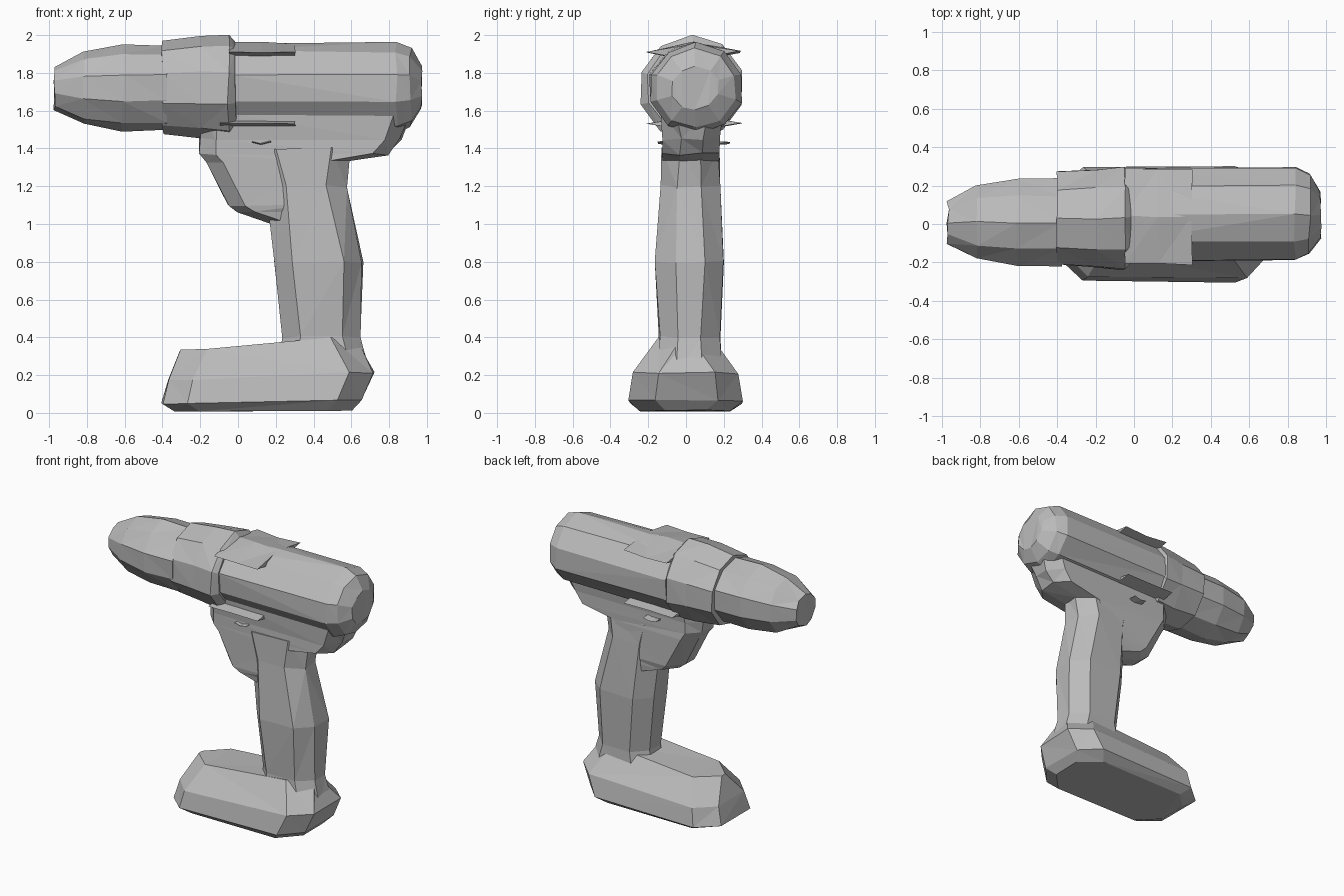
import bpy, bmesh, math, random
from mathutils import Vector

random.seed(4)
cube = bpy.data.objects.get("Cube")
if cube:
    bpy.data.objects.remove(cube, do_unlink=True)

grey = bpy.data.materials.new("plain grey")
grey.use_nodes = True
shade = (.5, .5, .5, 1)
grey.diffuse_color = shade
grey.node_tree.nodes["Principled BSDF"].inputs["Base Color"].default_value = shade

BARREL_HEIGHT = 1.72
ROUGHNESS = .007


def loft(name, rings):
    """Skin a list of point rings, cap both ends and cut into flat triangles."""
    mesh_data = bmesh.new()
    loops = []
    for ring in rings:
        loop = []
        for point in ring:
            offset = [random.uniform(-ROUGHNESS, ROUGHNESS) for axis in "xyz"]
            loop.append(mesh_data.verts.new(Vector(point) + Vector(offset)))
        loops.append(loop)
    for lower, upper in zip(loops, loops[1:]):
        for i in range(len(lower)):
            # Indexing backwards wraps round to the last point
            mesh_data.faces.new((lower[i - 1], lower[i], upper[i], upper[i - 1]))
    mesh_data.faces.new(loops[0])
    mesh_data.faces.new(loops[-1])
    bmesh.ops.triangulate(mesh_data, faces=mesh_data.faces[:])
    bmesh.ops.recalc_face_normals(mesh_data, faces=mesh_data.faces[:])
    mesh = bpy.data.meshes.new(name)
    mesh_data.to_mesh(mesh)
    mesh_data.free()
    mesh.materials.append(grey)
    part = bpy.data.objects.new(name, mesh)
    bpy.context.collection.objects.link(part)


def round_ring(x, centre_y, centre_z, radius_y, radius_z, sides):
    """Regular ring across the x axis, with a corner at the very top."""
    ring = []
    for i in range(sides):
        angle = math.tau * i / sides
        ring.append((x, centre_y + radius_y * math.sin(angle),
                     centre_z + radius_z * math.cos(angle)))
    return ring


def barrel(name, flat_end, round_end, radius, centre_y, dome):
    """Ten-sided tube whose round end closes along a quarter ellipse."""
    direction = math.copysign(dome, round_end - flat_end)
    profile = [(flat_end, radius)]
    for degrees in (90, 60, 30):
        angle = math.radians(degrees)
        reach = math.cos(angle) / math.cos(math.radians(30))
        profile.append((round_end + direction * (reach - 1), radius * math.sin(angle)))
    loft(name, [round_ring(x, centre_y, BARREL_HEIGHT, r * 1.05, r, sides=10)
                for x, r in profile])


def flange(name, start, end, height, reach, thickness):
    """Diamond-shaped wing that pokes out equally on both sides of the barrel."""
    loft(name, [round_ring(x, .04, height, reach, thickness, sides=4)
                for x in (start, (start + end) / 2, end)])


def column(name, sections, centre_y, corner, slope=0):
    """Stack of level rectangles with cut corners: height, front, back, half width.
    Slope tips each section up toward the back, more so the higher it is."""
    rings = []
    for z, front, back, half in sections:
        side = half - corner
        outline = [(front + corner, -half), (back - corner, -half),
                   (back, -side), (back, side),
                   (back - corner, half), (front + corner, half),
                   (front, side), (front, -side)]
        rings.append([(x, y + centre_y, z + slope * z * (x - front))
                      for x, y in outline])
    loft(name, rings)


# Barrel: chuck, clutch collar and motor housing
barrel("chuck", flat_end=-.38, round_end=-.97, radius=.225, centre_y=.01, dome=.36)
barrel("motor_housing", flat_end=-.04, round_end=.97, radius=.24, centre_y=.05, dome=.13)
loft("clutch_collar", [round_ring(x, .03, BARREL_HEIGHT, radius, radius, sides=10)
                       for x, radius in ((-.4, .25), (-.2, .27), (-.05, .28), (-.01, .24))])

# Raised cover, lower ledge and selector tabs, each reaching out on both sides
flange("top_cover", start=-.05, end=.3, height=1.91, reach=.25, thickness=.05)
flange("lower_ledge", start=-.1, end=.3, height=1.53, reach=.25, thickness=.04)
flange("selector_tabs", start=.08, end=.18, height=1.43, reach=.19, thickness=.02)

# Neck under the barrel, running down into the trigger
column("neck_and_trigger", [
    (1.6, -.2, .92, .17),
    (1.45, -.2, .86, .15),
    (1.37, -.2, .8, .15),
    (1.33, -.17, .55, .15),
    (1.1, -.05, .5, .15),
    (1.06, 0, .5, .14),
    (1, .17, .4, .13)], centre_y=.03, corner=.09)

# Grip
column("grip", [
    (1.4, .1, .6, .15),
    (1.2, .15, .57, .16),
    (.8, .19, .66, .18),
    (.4, .23, .65, .16),
    (.2, .2, .7, .17)], centre_y=.02, corner=.1)

# Battery base
column("battery_base", [
    (.01, -.34, .6, .24),
    (.05, -.4, .65, .3),
    (.17, -.37, .72, .28),
    (.33, -.3, .62, .15)], centre_y=0, corner=.13, slope=.25)
